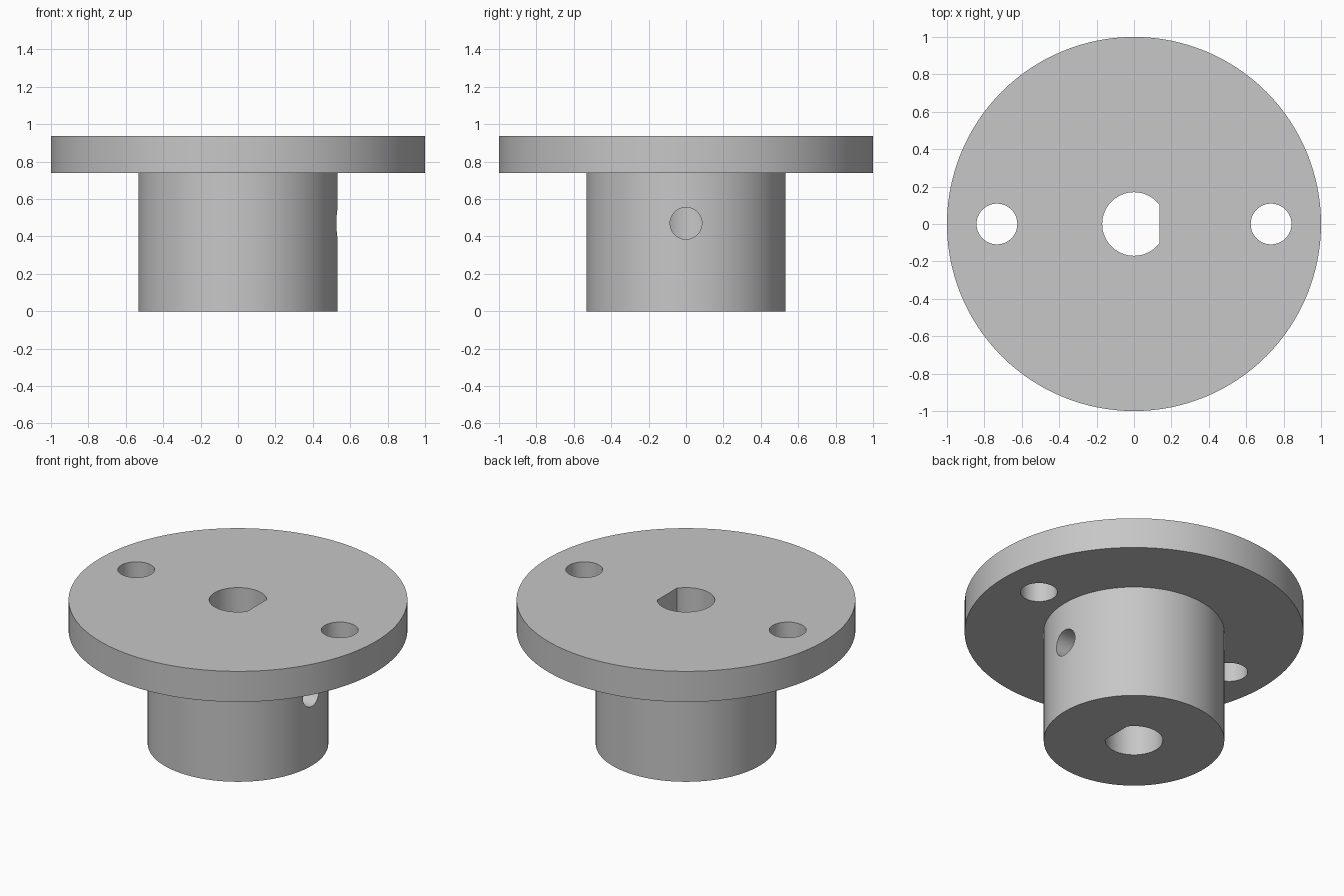
import bpy
import bmesh
from math import radians, tau, pi, acos, cos, sin
from mathutils import Matrix, Vector

cube = bpy.data.objects.get("Cube")
if cube:
    bpy.data.objects.remove(cube, do_unlink=True)

# Main dimensions
HUB_R, FLANGE_R = 0.533, 1.0
FLANGE_Z, TOP_Z = 0.738, 0.937
BORE_R, FLAT_X = 0.17, 0.137
BOLT_X, BOLT_R = 0.733, 0.109
SCREW_Z, SCREW_R = 0.47, 0.085

grey = bpy.data.materials.new("plain grey")
grey.use_nodes = True
colour = (0.57, 0.57, 0.57, 1)
grey.diffuse_color = colour
grey.node_tree.nodes["Principled BSDF"].inputs["Base Color"].default_value = colour


def make_object(name, bm):
    bmesh.ops.recalc_face_normals(bm, faces=bm.faces)
    mesh = bpy.data.meshes.new(name)
    bm.to_mesh(mesh)
    bm.free()
    mesh.materials.append(grey)
    obj = bpy.data.objects.new(name, mesh)
    bpy.context.collection.objects.link(obj)
    return obj


def prism(name, outline, z0, z1, matrix=Matrix()):
    """Extrude a closed outline from z0 to z1, then place it."""
    bm = bmesh.new()
    face = bm.faces.new([bm.verts.new((x, y, z0)) for x, y in outline])
    grown = bmesh.ops.extrude_face_region(bm, geom=[face])["geom"]
    top = [v for v in grown if isinstance(v, bmesh.types.BMVert)]
    bmesh.ops.translate(bm, verts=top, vec=(0, 0, z1 - z0))
    bm.transform(matrix)
    return make_object(name, bm)


def arc(radius, start, end, count):
    return [(radius * cos(start + (end - start) * i / count),
             radius * sin(start + (end - start) * i / count)) for i in range(count)]


# Hub and flange turned as one solid
profile = [(0, 0), (HUB_R, 0), (HUB_R, FLANGE_Z),
           (FLANGE_R, FLANGE_Z), (FLANGE_R, TOP_Z), (0, TOP_Z)]
bm = bmesh.new()
verts = [bm.verts.new((r, 0, z)) for r, z in profile]
edges = [bm.edges.new(pair) for pair in zip(verts, verts[1:])]
bmesh.ops.spin(bm, geom=verts + edges, cent=(0, 0, 0), axis=(0, 0, 1),
               angle=tau, steps=128, use_duplicate=False)
bmesh.ops.remove_doubles(bm, verts=bm.verts, dist=0.0001)
bmesh.ops.dissolve_limit(bm, angle_limit=radians(0.5), verts=bm.verts, edges=bm.edges)
coupling = make_object("flanged_hub", bm)

# D-shaped bore, two bolt holes and a radial set screw hole
half = acos(FLAT_X / BORE_R)
d_outline = arc(BORE_R, half, tau - half, 64) + [(FLAT_X, -BORE_R * sin(half))]
circle = lambda r: arc(r, 0, tau, 48)
cutters = [prism("bore_cutter", d_outline, -0.1, TOP_Z + 0.1)]
for side in (-1, 1):
    cutters.append(prism("bolt_hole_cutter", circle(BOLT_R), FLANGE_Z - 0.1, TOP_Z + 0.1,
                         Matrix.Translation(Vector((side * BOLT_X, 0, 0)))))
cutters.append(prism("set_screw_cutter", circle(SCREW_R), 0.05, 0.7,
                     Matrix.Translation(Vector((0, 0, SCREW_Z))) @ Matrix.Rotation(pi / 2, 4, "Y")))

bpy.ops.object.select_all(action="DESELECT")
coupling.select_set(True)
bpy.context.view_layer.objects.active = coupling
for cutter in cutters:
    cutter.hide_render = True
    cut = coupling.modifiers.new(cutter.name, "BOOLEAN")
    cut.operation = "DIFFERENCE"
    cut.solver = "EXACT"
    cut.object = cutter
    bpy.ops.object.modifier_apply(modifier=cut.name)
    bpy.data.objects.remove(cutter, do_unlink=True)

bpy.ops.object.shade_smooth_by_angle(angle=radians(30))
